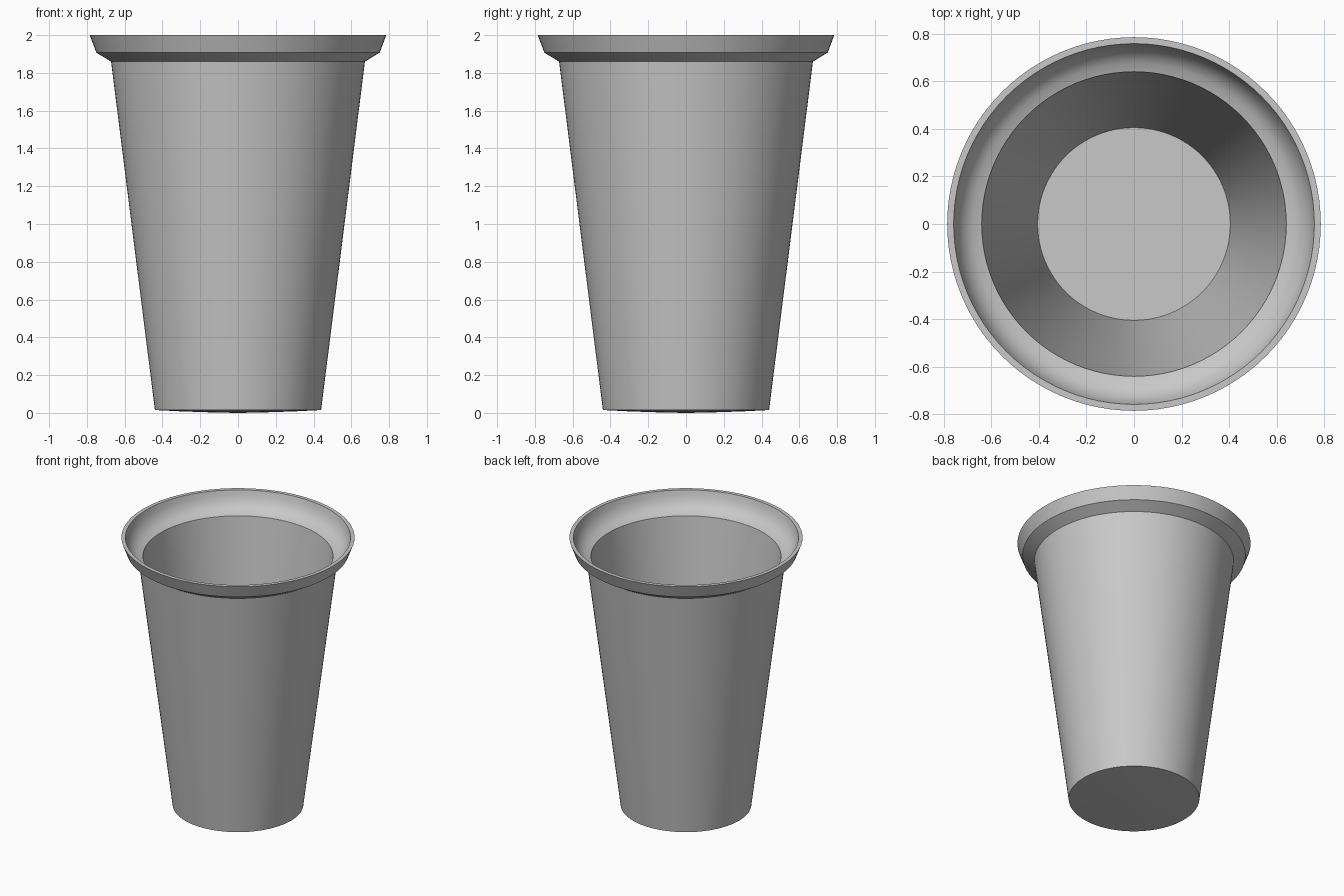
import bpy
import bmesh
import math

SEGMENTS = 96

if "Cube" in bpy.data.objects:
    bpy.data.objects.remove(bpy.data.objects["Cube"], do_unlink=True)


def make_material(name, colour):
    mat = bpy.data.materials.new(name)
    mat.use_nodes = True
    mat.diffuse_color = colour
    mat.node_tree.nodes["Principled BSDF"].inputs["Base Color"].default_value = colour
    return mat


def lathe(name, profile, mat):
    """Spin a radius/height profile around the z axis."""
    bm = bmesh.new()
    verts = [bm.verts.new((r, 0, z)) for r, z in profile]
    edges = [bm.edges.new(pair) for pair in zip(verts, verts[1:])]
    bmesh.ops.spin(bm, geom=verts + edges, axis=(0, 0, 1), cent=(0, 0, 0),
                   angle=math.tau, steps=SEGMENTS, use_duplicate=False)
    bmesh.ops.remove_doubles(bm, verts=bm.verts, dist=0.0005)
    bmesh.ops.recalc_face_normals(bm, faces=bm.faces)
    mesh = bpy.data.meshes.new(name)
    bm.to_mesh(mesh)
    bm.free()
    mesh.materials.append(mat)
    obj = bpy.data.objects.new(name, mesh)
    bpy.context.collection.objects.link(obj)
    bpy.ops.object.select_all(action="DESELECT")
    obj.select_set(True)
    bpy.context.view_layer.objects.active = obj
    bpy.ops.object.shade_smooth_by_angle(angle=math.radians(25))
    return obj


grey = make_material("light grey plastic", (0.58, 0.58, 0.58, 1))

# Outside: slightly domed base, tapered wall and angular flared collar
outside = [(0, 0), (0.12, 0.002), (0.3, 0.008), (0.44, 0.015),
           (0.672, 1.86), (0.75, 1.907), (0.785, 2)]

# Inside: rounded funnel below the flat lip, tapered wall and floor
inside = [(0.758, 2), (0.748, 1.96), (0.732, 1.925), (0.708, 1.895),
          (0.678, 1.875), (0.64, 1.862), (0.405, 0.025)]

# Small shallow disc moulded into the middle of the floor
floor_disc = [(0.05, 0.025), (0.05, 0.021), (0, 0.021)]

lathe("cup", outside + inside + floor_disc, grey)
